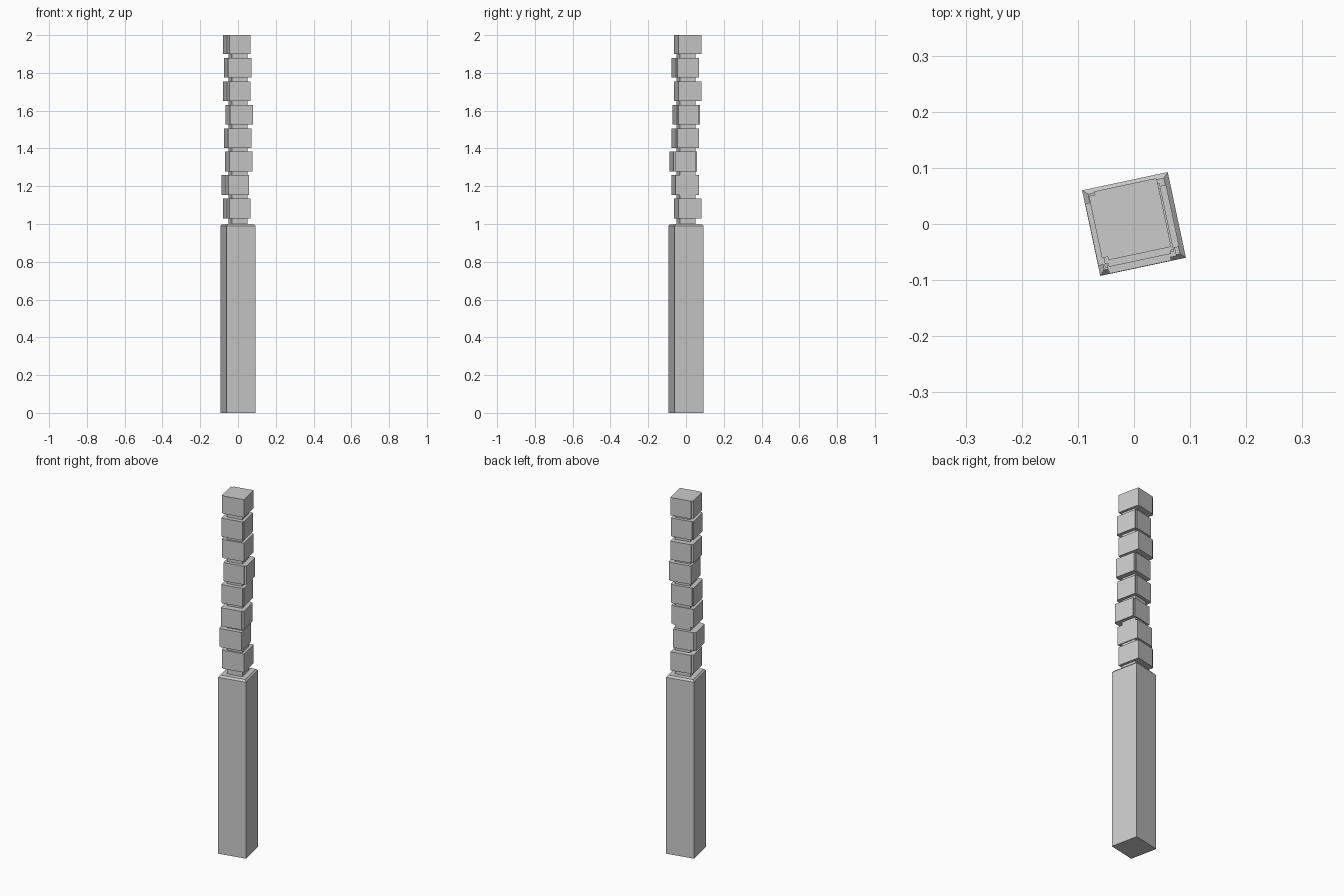
import bpy, bmesh, math

cube = bpy.data.objects.get("Cube")
if cube:
    bpy.data.objects.remove(cube, do_unlink=True)

TURN = math.radians(12)

grey = bpy.data.materials.new("light_grey")
grey.use_nodes = True
grey.diffuse_color = (0.6, 0.6, 0.6, 1)
grey.node_tree.nodes["Principled BSDF"].inputs["Base Color"].default_value = (0.6, 0.6, 0.6, 1)


def square(h):
    return [(-h, -h), (h, -h), (h, h), (-h, h)]


def loft(name, sections):
    """Join stacked outlines, given as (z, points), into a closed solid."""
    bm = bmesh.new()
    rings = [[bm.verts.new((x, y, z)) for x, y in pts] for z, pts in sections]
    for low, high in zip(rings, rings[1:]):
        for i in range(len(low)):
            j = (i + 1) % len(low)
            bm.faces.new((low[i], low[j], high[j], high[i]))
    bm.faces.new(rings[0][::-1])
    bm.faces.new(rings[-1])
    mesh = bpy.data.meshes.new(name)
    bm.to_mesh(mesh)
    bm.free()
    mesh.materials.append(grey)
    ob = bpy.data.objects.new(name, mesh)
    ob.rotation_euler.z = TURN
    bpy.context.collection.objects.link(ob)
    return ob


def cross(cx, cy, lean):
    """Notched square outline: four shallow panels around a square body."""
    half, body = 0.0625, 0.0565
    x0, x3, y0, y3 = cx - half, cx + half, cy - half, cy + half
    x1, x2 = cx - body - lean, cx + body - lean
    y1, y2 = cy - body, cy + body
    return [(x1, y0), (x2, y0), (x2, y1), (x3, y1), (x3, y2), (x2, y2),
            (x2, y3), (x1, y3), (x1, y2), (x0, y2), (x0, y1), (x1, y1)]


# Square shaft with a chamfered top edge
loft("shaft", [(0, square(0.078)), (0.99, square(0.078)), (1.0, square(0.069))])

# Thin core carrying the blocks
loft("core", [(0.995, square(0.0425)), (1.95, square(0.0425))])

# Stacked blocks, each nudged sideways: offset x, offset y, lean of the body
leftward = (-0.006, 0.009, -0.005)
central = (-0.003, -0.003, 0)
nudges = [leftward, (-0.015, -0.003, -0.005), (0, -0.015, 0.005), central,
          (0.008, 0, 0.005), leftward, central, leftward]
for i, nudge in enumerate(nudges):
    z = 1.03 + i * 0.1243
    outline = cross(*nudge)
    loft(f"block_{i + 1}", [(z, outline), (min(z + 0.104, 2.0), outline)])
